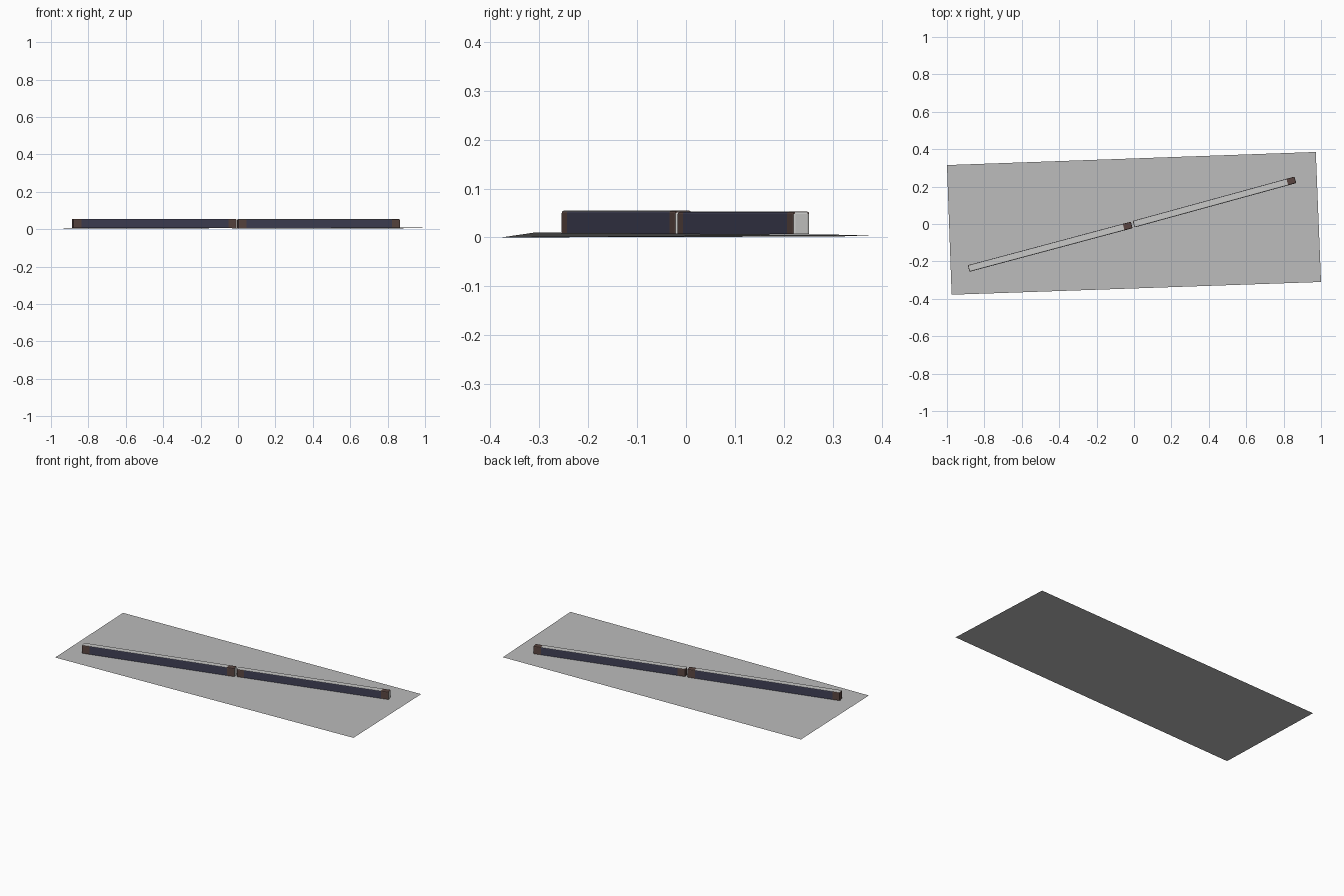
import bpy, bmesh, math
from mathutils import Vector, Matrix

cube = bpy.data.objects.get("Cube")
if cube:
    bpy.data.objects.remove(cube, do_unlink=True)


def material(name, rgb):
    m = bpy.data.materials.new(name)
    m.use_nodes = True
    m.diffuse_color = (*rgb, 1)
    m.node_tree.nodes["Principled BSDF"].inputs["Base Color"].default_value = (*rgb, 1)
    return m


ground_grey = material("ground grey", (0.5, 0.5, 0.5))
light_grey = material("light grey", (0.58, 0.58, 0.57))
navy = material("dark navy", (0.05, 0.05, 0.09))
brown = material("dark brown", (0.1, 0.06, 0.052))


def finish(name, bm, mats):
    mesh = bpy.data.meshes.new(name)
    bm.to_mesh(mesh)
    bm.free()
    ob = bpy.data.objects.new(name, mesh)
    for m in mats:
        mesh.materials.append(m)
    bpy.context.collection.objects.link(ob)
    return ob


# Slightly tilted ground sheet
bm = bmesh.new()
corners = [(-0.975, -0.378, 0), (1, -0.31, 0.01), (0.972, 0.385, 0.005), (-1, 0.315, 0.002)]
bm.faces.new([bm.verts.new(c) for c in corners])
finish("ground_sheet", bm, [ground_grey])

WIDTH, CAP = 0.036, 0.045


def bar(name, start, end, bottom, top):
    a, b = Vector(start), Vector(end)
    length, height = (b - a).length, top - bottom
    bm = bmesh.new()
    bmesh.ops.create_cube(bm, size=1)
    bmesh.ops.scale(bm, vec=(length, WIDTH, height), verts=bm.verts)
    # soften every edge except the base
    edges = [e for e in bm.edges if any(v.co.z > 0 for v in e.verts)]
    bmesh.ops.bevel(bm, geom=edges, offset=0.005, segments=2, profile=0.5, affect='EDGES')
    # cut the cap bands at both ends
    for x in (CAP - length / 2, length / 2 - CAP):
        bmesh.ops.bisect_plane(bm, geom=bm.verts[:] + bm.edges[:] + bm.faces[:],
                               plane_co=(x, 0, 0), plane_no=(1, 0, 0))
    bm.normal_update()
    # caps are brown; the far cap wraps over the top and has a pale end plate
    for f in bm.faces:
        x, n = f.calc_center_median().x, f.normal
        far, near = x > length / 2 - CAP, x < CAP - length / 2
        if n.x > 0.9:
            f.material_index = 0
        elif far or (near and n.z < 0.9):
            f.material_index = 2
        else:
            f.material_index = 0 if n.z > 0.6 else 1
    mid = (a + b) / 2
    turn = Matrix.Rotation(math.atan2(b.y - a.y, b.x - a.x), 4, 'Z')
    place = Matrix.Translation((mid.x, mid.y, (bottom + top) / 2))
    bmesh.ops.transform(bm, matrix=place @ turn, verts=bm.verts)
    finish(name, bm, [light_grey, navy, brown])


# Two long bars laid end to end
bar("right_bar", (-0.884, -0.238), (-0.012, -0.005), 0.005, 0.055)
bar("left_bar", (-0.002, -0.001), (0.863, 0.236), 0.007, 0.053)
